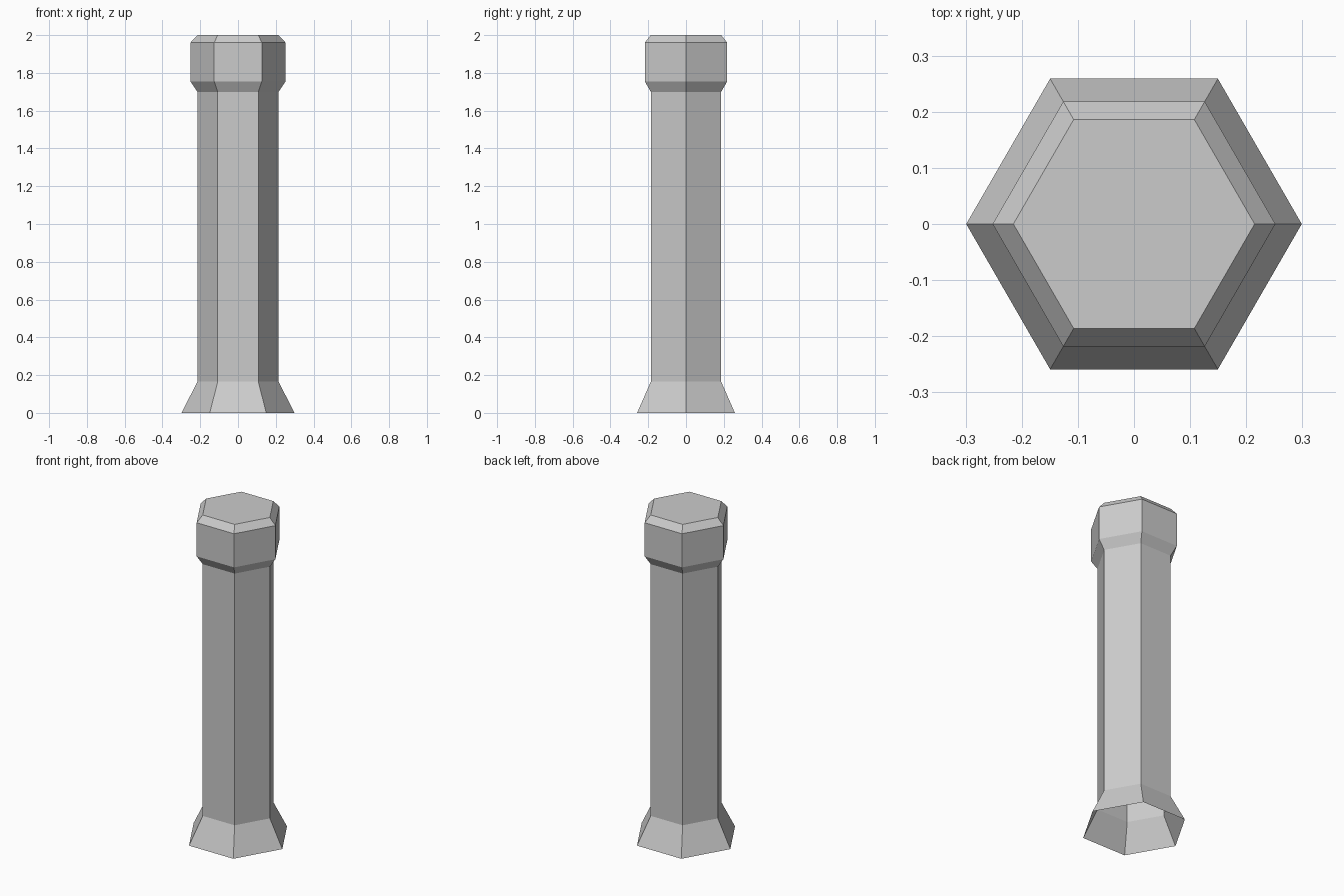
import bpy, bmesh
from math import cos, sin, tau

cube = bpy.data.objects.get("Cube")
if cube:
    bpy.data.objects.remove(cube, do_unlink=True)

SIDES = 6

# One plain stone grey
grey = bpy.data.materials.new("stone_grey")
grey.use_nodes = True
colour = (0.6, 0.6, 0.6, 1)
grey.diffuse_color = colour
grey.node_tree.nodes["Principled BSDF"].inputs["Base Color"].default_value = colour


def hex_shell(name, profile, top_cap=False):
    """Sweep a (radius, height) profile round a hexagon, open underneath."""
    bm = bmesh.new()
    rings = [[bm.verts.new((r * cos(tau * i / SIDES), r * sin(tau * i / SIDES), z))
              for i in range(SIDES)] for r, z in profile]
    for low, high in zip(rings, rings[1:]):
        for i in range(SIDES):
            j = (i + 1) % SIDES
            bm.faces.new((low[i], low[j], high[j], high[i]))
    if top_cap:
        bm.faces.new(rings[-1])
    mesh = bpy.data.meshes.new(name)
    bm.to_mesh(mesh)
    bm.free()
    mesh.materials.append(grey)
    obj = bpy.data.objects.new(name, mesh)
    bpy.context.collection.objects.link(obj)
    return obj


# Flared foot, plain shaft and chamfered capital
hex_shell("flared_foot", [(0.299, 0), (0.215, 0.165)])
hex_shell("shaft", [(0.215, 0.165), (0.215, 1.70)])
hex_shell("capital", [(0.215, 1.70), (0.252, 1.755), (0.252, 1.96), (0.215, 2.0)],
          top_cap=True)
